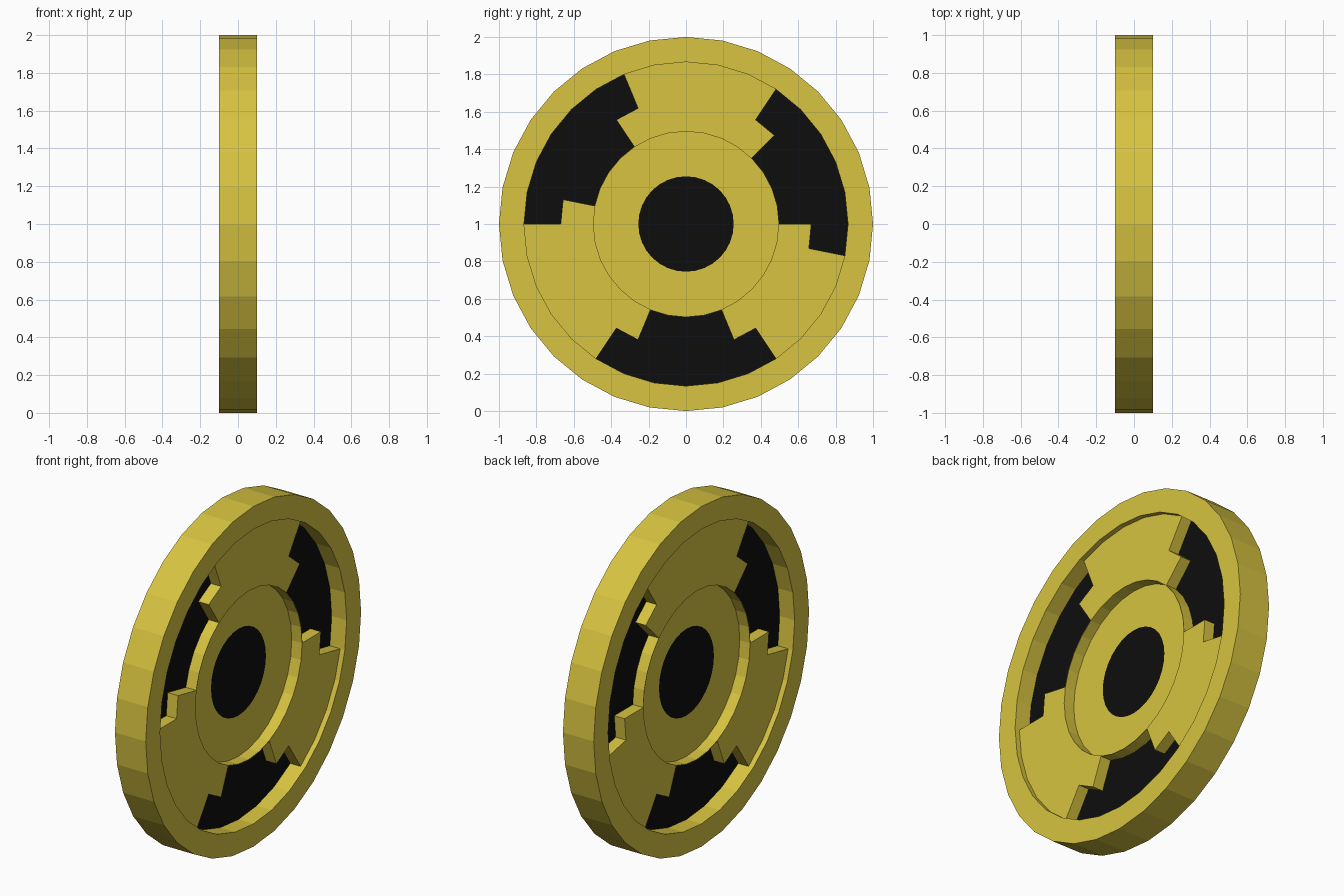
import bpy, bmesh, math

old = bpy.data.objects.get("Cube")
if old:
    bpy.data.objects.remove(old, do_unlink=True)

SEG = 32            # sides of the wheel
STEP = 2 * math.pi / SEG
R_RIM, R_WEB, R_NOTCH, R_HUB, R_BORE = 1.0, 0.866, 0.67, 0.498, 0.255
X_RIM, X_WEB, X_CORE = 0.1, 0.07, 0.003


def material(name, rgb):
    m = bpy.data.materials.new(name)
    m.use_nodes = True
    m.diffuse_color = (*rgb, 1)
    bsdf = m.node_tree.nodes["Principled BSDF"]
    bsdf.inputs["Base Color"].default_value = (*rgb, 1)
    bsdf.inputs["Roughness"].default_value = 0.6
    return m


yellow = material("yellow paint", (0.68, 0.55, 0.052))
black = material("black", (0.004, 0.004, 0.004))


def polar(r, k, x):
    """Point on the wheel at radius r, step k around the x axis."""
    a = k * STEP
    return (x, r * math.cos(a), 1 + r * math.sin(a))


def finish(name, bm, mat):
    bmesh.ops.remove_doubles(bm, verts=bm.verts, dist=1e-5)
    bmesh.ops.recalc_face_normals(bm, faces=bm.faces)
    me = bpy.data.meshes.new(name)
    bm.to_mesh(me)
    bm.free()
    me.materials.append(mat)
    ob = bpy.data.objects.new(name, me)
    bpy.context.collection.objects.link(ob)
    return ob


def ring(name, r_in, r_out, half, mat):
    """Flat-sided ring with a rectangular section, centred on x = 0."""
    bm = bmesh.new()
    prof = [(r_in, -half), (r_out, -half), (r_out, half), (r_in, half)]
    loops = [[bm.verts.new(polar(r, k, x)) for r, x in prof] for k in range(SEG)]
    for k in range(SEG):
        a, b = loops[k], loops[(k + 1) % SEG]
        for i in range(4):
            j = (i + 1) % 4
            bm.faces.new((a[i], a[j], b[j], b[i]))
    return finish(name, bm, mat)


def web(name, side, starts):
    """Raised plate with stepped windows: six steps wide outside, four inside."""
    outer = {(s + i) % SEG for s in starts for i in range(6)}
    inner = {(s + i) % SEG for s in starts for i in range(1, 5)}
    bm = bmesh.new()
    for r0, r1, cut in ((R_HUB, R_NOTCH, inner), (R_NOTCH, R_WEB, outer)):
        for k in range(SEG):
            if k not in cut:
                bm.faces.new([bm.verts.new(polar(r, a, side * X_WEB)) for r, a in
                              ((r0, k), (r1, k), (r1, k + 1), (r0, k + 1))])
    bmesh.ops.remove_doubles(bm, verts=bm.verts, dist=1e-5)
    # thicken down to the core plate
    ext = bmesh.ops.extrude_face_region(bm, geom=bm.faces[:], use_keep_orig=True)
    for v in ext["geom"]:
        if isinstance(v, bmesh.types.BMVert):
            v.co.x = side * X_CORE
    return finish(name, bm, yellow)


# Outer rim and thin wall around the hub recess
ring("rim", R_WEB, R_RIM, X_RIM, yellow)
ring("hub_wall", R_HUB - 0.003, R_HUB, X_WEB, yellow)

# Core plate: black behind the windows, yellow hub, black centre
ring("window_backing", R_HUB, R_WEB, X_CORE, black)
ring("hub_face", R_BORE, R_HUB - 0.003, X_CORE, yellow)
bm = bmesh.new()
for x in (-X_CORE, X_CORE):
    bm.faces.new([bm.verts.new(polar(R_BORE, k, x)) for k in range(SEG)])
bmesh.ops.bridge_loops(bm, edges=bm.edges[:])
finish("centre_plate", bm, black)

# Webs: windows start at these steps on each side
web("left_web", 1, (-1, 10, -11))
web("right_web", -1, (-1, 11, -11))
